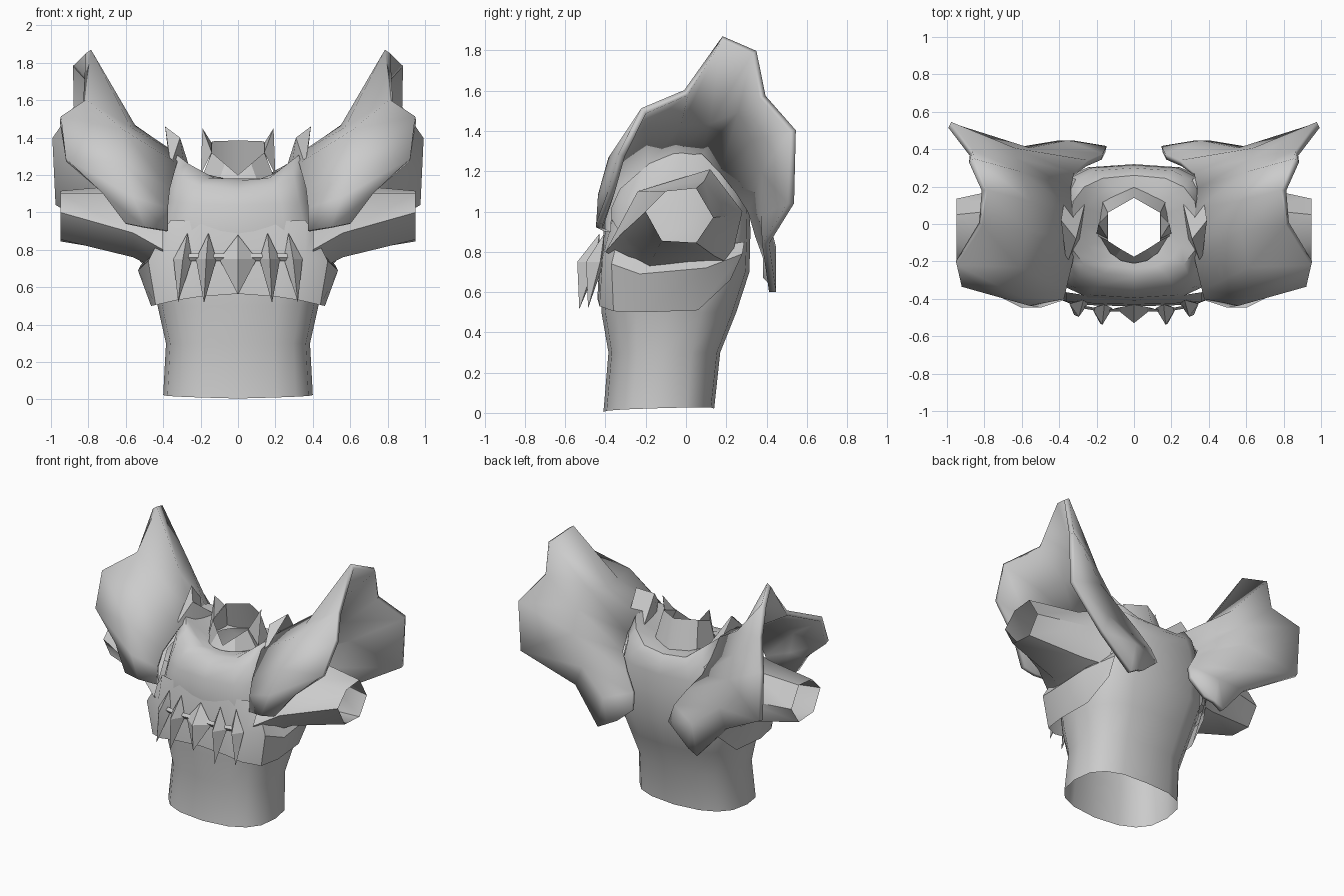
import bpy, math

mat = bpy.data.materials.new("plain_grey")
mat.diffuse_color = (0.6, 0.6, 0.6, 1)


def make(name, verts, faces, mirror=False, thick=0, angle=40):
    me = bpy.data.meshes.new(name)
    me.from_pydata(verts, [], faces)
    me.update()
    ob = bpy.data.objects.new(name, me)
    bpy.context.collection.objects.link(ob)
    me.materials.append(mat)
    bpy.ops.object.select_all(action='DESELECT')
    ob.select_set(True)
    bpy.context.view_layer.objects.active = ob
    # consistent winding
    bpy.ops.object.mode_set(mode='EDIT')
    bpy.ops.mesh.select_all(action='SELECT')
    bpy.ops.mesh.normals_make_consistent(inside=False)
    bpy.ops.object.mode_set(mode='OBJECT')
    if thick:
        m = ob.modifiers.new("thickness", 'SOLIDIFY')
        m.thickness, m.offset = thick, 0
    if mirror:
        ob.modifiers.new("mirror", 'MIRROR')
    bpy.ops.object.shade_smooth_by_angle(angle=math.radians(angle))
    return ob


def loft(name, rows, closed=True, **kw):
    n = len(rows[0])
    verts = [p for r in rows for p in r]
    faces = []
    for i in range(len(rows) - 1):
        for j in range(n if closed else n - 1):
            k = (j + 1) % n
            faces.append((i * n + j, i * n + k, (i + 1) * n + k, (i + 1) * n + j))
    return make(name, verts, faces, **kw)


def oval(z, hx, y0, y1, power, rise=0, n=16):
    # rounded box outline; rise lifts the points near the sides
    ring = []
    for i in range(n):
        a = 2 * math.pi * i / n
        c, s = math.cos(a), math.sin(a)
        x = math.copysign(abs(c) ** power, c) * hx
        y = (y0 + y1) / 2 + math.copysign(abs(s) ** power, s) * (y1 - y0) / 2
        ring.append((x, y, z + rise * max(0, (abs(x) - .15) / .23)))
    return ring


# torso: height, half width, front y, back y, squareness, side rise
sections = [(0.01, .40, -.41, .14, .75, 0), (.3, .385, -.385, .17, .75, 0),
            (.5, .43, -.42, .25, .75, 0), (.7, .47, -.41, .315, .7, 0),
            (.9, .44, -.41, .32, .6, 0), (1.04, .395, -.395, .315, .55, .02),
            (1.12, .37, -.35, .30, .6, .1), (1.17, .345, -.28, .26, .75, .18),
            (1.18, .27, -.24, .21, .85, .14), (1.18, .18, -.21, .17, 1, 0)]
body = [oval(*s) for s in sections]
body[0] = [(x, y, .015 + .03 * (y + .41) - .01 * (1 - abs(x) / .4)) for x, y, z in body[0]]
loft("torso", body)

# collar: low point in front, raised behind, with a spike on each side
foot = [(0, .2, 1.17), (.17, .12, 1.18), (.2, -.06, 1.17), (.11, -.19, 1.15), (0, -.25, 1.13)]
lip = [(0, .14, 1.385), (.14, .06, 1.38), (.14, -.09, 1.32), (.07, -.135, 1.26), (0, -.175, 1.2)]
loft("collar", [foot, lip], closed=False, mirror=True, angle=30)
make("collar_spike", [(.14, -.08, 1.32), (.14, .05, 1.37), (.19, .0, 1.45), (.2, -.05, 1.2)],
     [(0, 1, 2), (0, 2, 3)], mirror=True)

# chest band wrapping the front and sides, flared under the arms
low = [(0, -.44, .565), (.2, -.435, .55), (.33, -.43, .53), (.44, -.36, .505),
       (.465, -.2, .50), (.45, .06, .51), (.4, .22, .66)]
mid = [(0, -.43, .78), (.2, -.425, .78), (.36, -.415, .77), (.48, -.37, .74),
       (.535, -.23, .69), (.52, .1, .72), (.4, .28, .79)]
high = [(0, -.40, .94), (.2, -.39, .95), (.36, -.365, .96), (.40, -.33, .9),
        (.42, -.2, .82), (.42, .1, .82), (.36, .29, .85)]
loft("chest_band", [low, mid, high], closed=False, mirror=True)

# sleeves: six-sided tapering tubes
end = [(-.2, 1.0), (-.1, 1.1), (.05, 1.115), (.135, .97), (.05, .845), (-.12, .855)]
base = [(-.40, .80), (-.24, 1.1), (.12, 1.21), (.28, 1.0), (.22, .74), (-.2, .68)]
middle = [(-.32, .89), (-.18, 1.1), (.09, 1.15), (.22, .98), (.14, .78), (-.17, .76)]
loft("sleeve", [[(.40, y, z) for y, z in base], [(.56, y, z) for y, z in middle],
                [(.95, y, z) for y, z in end]], mirror=True, angle=60)

# shoulder guards: flared shells arching from the chest over the arm to the back
inner = [(.38, -.39, .90), (.38, -.385, 1.02), (.37, -.34, 1.12), (.335, -.19, 1.25),
         (.32, -.07, 1.29), (.34, .08, 1.30), (.35, .18, 1.2), (.33, .26, 1.1),
         (.25, .325, 1.0), (.17, .36, .88), (.15, .40, .77), (.27, .40, .67)]
centre = [(.50, -.43, .92), (.56, -.42, 1.08), (.62, -.37, 1.26), (.62, -.22, 1.43),
          (.58, -.03, 1.44), (.56, .12, 1.45), (.62, .27, 1.5), (.64, .34, 1.36),
          (.64, .39, 1.2), (.56, .39, .98), (.36, .43, .82), (.33, .43, .64)]
rim = [(.60, -.43, .94), (.72, -.37, 1.1), (.92, -.32, 1.28), (.95, -.21, 1.5),
       (.82, 0, 1.59), (.80, .18, 1.86), (.87, .34, 1.79), (.87, .38, 1.57),
       (.985, .53, 1.4), (.97, .52, 1.04), (.61, .395, .84), (.40, .43, .60)]
loft("shoulder_guard", [inner, centre, rim], closed=False, mirror=True, thick=.035)

# upright shoulder peaks rising between the guards and the neck
make("shoulder_peak", [(.35, .26, 1.13), (.39, .02, 1.46), (.31, -.08, 1.40),
                       (.28, -.08, 1.2), (.36, -.22, 1.25), (.24, .2, 1.18)],
     [(0, 1, 2, 5), (5, 2, 3), (2, 4, 3), (1, 4, 2)], mirror=True, angle=20)


# row of pointed teeth hanging on a cord
def tooth(name, x, w, top, tip, lean, depth, mirror=True):
    y = -.43 + .25 * max(0, abs(x) - .2)
    make(name, [(x - lean, y, top), (x - w, y - .02, .75), (x, y - depth, .75),
                (x + w, y - .02, .75), (x, y, .75), (x + lean, y - depth + .01, tip)],
         [(0, 1, 2), (0, 2, 3), (0, 3, 4), (0, 4, 1),
          (5, 2, 1), (5, 3, 2), (5, 4, 3), (5, 1, 4)], mirror=mirror, angle=20)


tooth("centre_tooth", 0, .1, .88, .56, 0, .1, mirror=False)
tooth("inner_tooth", .17, .055, .89, .515, .012, .11)
tooth("outer_tooth", .295, .05, .89, .52, .025, .09)
cord = [(0, -.45), (.17, -.455), (.28, -.435)]
loft("cord", [[(x, y, .74) for x, y in cord], [(x, y - .015, .76) for x, y in cord],
              [(x, y, .78) for x, y in cord]], closed=False, mirror=True)
